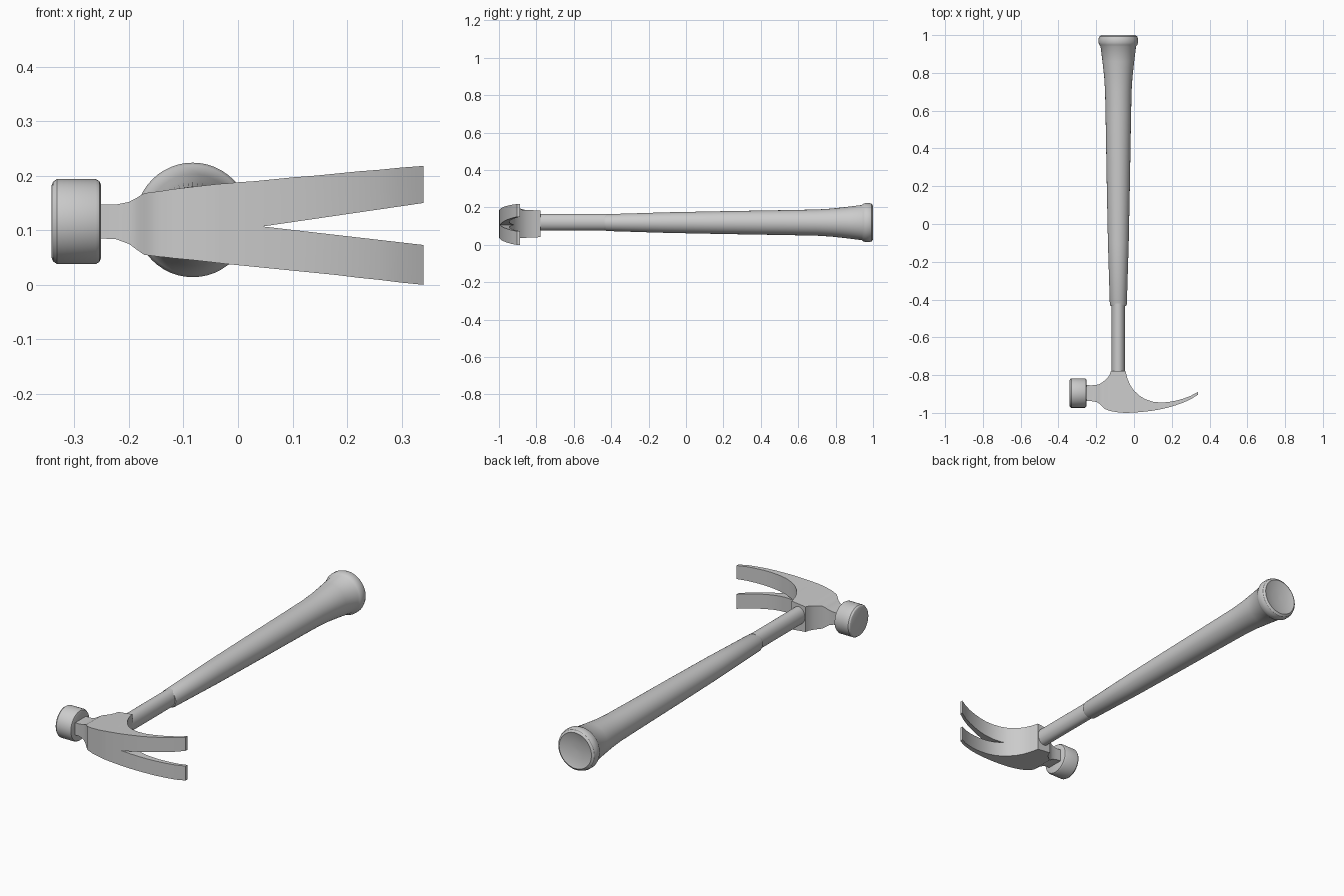
import bpy, bmesh, math
from mathutils import Vector


def finish(name, bm, angle=30):
    bmesh.ops.recalc_face_normals(bm, faces=bm.faces)
    mesh = bpy.data.meshes.new(name)
    bm.to_mesh(mesh)
    bm.free()
    ob = bpy.data.objects.new(name, mesh)
    bpy.context.collection.objects.link(ob)
    bpy.ops.object.select_all(action='DESELECT')
    bpy.context.view_layer.objects.active = ob
    ob.select_set(True)
    bpy.ops.object.shade_smooth_by_angle(angle=math.radians(angle))
    return ob


def loft(name, rings):
    """Skin equal-length rings of points and cap both ends."""
    bm = bmesh.new()
    loops = [[bm.verts.new(p) for p in ring] for ring in rings]
    n = len(loops[0])
    for a, b in zip(loops, loops[1:]):
        for i in range(n):
            j = (i + 1) % n
            bm.faces.new((a[i], a[j], b[j], b[i]))
    bm.faces.new(loops[0])
    bm.faces.new(loops[-1])
    return finish(name, bm)


def turned(name, profile, centre, u, v, axis, n=48):
    """Round part: profile of (distance along axis, radius)."""
    c, u, v, axis = map(Vector, (centre, u, v, axis))
    ang = [2 * math.pi * i / n for i in range(n)]
    return loft(name, [[c + axis * d + u * (r * math.cos(t)) + v * (r * math.sin(t))
                        for t in ang] for d, r in profile])


HX, HZ = -0.083, 0.119

# Rubber grip with flared butt and shallow recessed end
turned("grip", [(-0.435, 0.034), (-0.435, 0.041), (-0.425, 0.045), (-0.1, 0.055),
                (0.2, 0.061), (0.55, 0.067), (0.7, 0.070), (0.78, 0.075),
                (0.86, 0.084), (0.94, 0.094), (0.948, 0.100), (0.96, 0.105),
                (0.98, 0.105), (0.993, 0.100), (1.0, 0.090), (0.997, 0.082),
                (0.990, 0.04), (0.988, 0.005)],
       (HX, 0, HZ), (1, 0, 0), (0, 0, 1), (0, 1, 0))

# Oval shaft
turned("shaft", [(-0.86, 0.044), (-0.42, 0.044)],
       (HX, 0, 0.122), (0.8, 0, 0), (0, 0, 1), (0, 1, 0))

# Striking face
turned("striking_face", [(-0.342, 0.066), (-0.339, 0.073), (-0.332, 0.078),
                         (-0.261, 0.078), (-0.254, 0.074), (-0.251, 0.066)],
       (0, -0.895, 0.116), (0, 1, 0), (0, 0, 1), (1, 0, 0))

# Head: stations of x, front y, back y, bottom z, top z
stations = [
    (-0.26, -0.938, -0.853, 0.085, 0.147), (-0.225, -0.938, -0.854, 0.084, 0.147),
    (-0.20, -0.942, -0.852, 0.075, 0.152), (-0.185, -0.950, -0.848, 0.064, 0.160),
    (-0.172, -0.962, -0.841, 0.055, 0.168), (-0.157, -0.978, -0.830, 0.053, 0.170),
    (-0.14, -0.985, -0.814, 0.051, 0.172), (-0.128, -0.989, -0.797, 0.050, 0.174),
    (-0.122, -0.991, -0.778, 0.049, 0.175), (-0.08, -0.998, -0.778, 0.045, 0.180),
    (-0.045, -1.0, -0.778, 0.041, 0.184), (-0.036, -1.0, -0.815, 0.040, 0.185),
    (-0.02, -0.999, -0.853, 0.038, 0.186), (0.0, -0.998, -0.882, 0.036, 0.188),
    (0.03, -0.996, -0.910, 0.033, 0.190), (0.06, -0.993, -0.928, 0.030, 0.193),
    (0.10, -0.988, -0.941, 0.026, 0.197), (0.14, -0.981, -0.945, 0.022, 0.200),
    (0.18, -0.972, -0.943, 0.018, 0.204), (0.22, -0.960, -0.936, 0.013, 0.208),
    (0.26, -0.946, -0.925, 0.009, 0.211), (0.30, -0.928, -0.910, 0.004, 0.215),
    (0.34, -0.903, -0.888, 0.0, 0.218)]
head = loft("claw_head", [[(x, a, lo), (x, b, lo), (x, b, hi), (x, a, hi)]
                          for x, a, b, lo, hi in stations])

# Wedge cut that splits the claw
wedge = [(0.045, 0.107), (0.40, 0.1588), (0.40, 0.0661)]
cutter = loft("claw_slot_cutter", [[(x, y, z) for x, z in wedge] for y in (-1.1, -0.75)])
cutter.hide_render = True
mod = head.modifiers.new("slot", 'BOOLEAN')
mod.operation = 'DIFFERENCE'
mod.solver = 'EXACT'
mod.object = cutter
bpy.context.view_layer.objects.active = head
bpy.ops.object.modifier_apply(modifier=mod.name)
bpy.data.objects.remove(cutter)
bpy.ops.object.select_all(action='DESELECT')
head.select_set(True)
bpy.ops.object.shade_smooth_by_angle(angle=math.radians(30))
